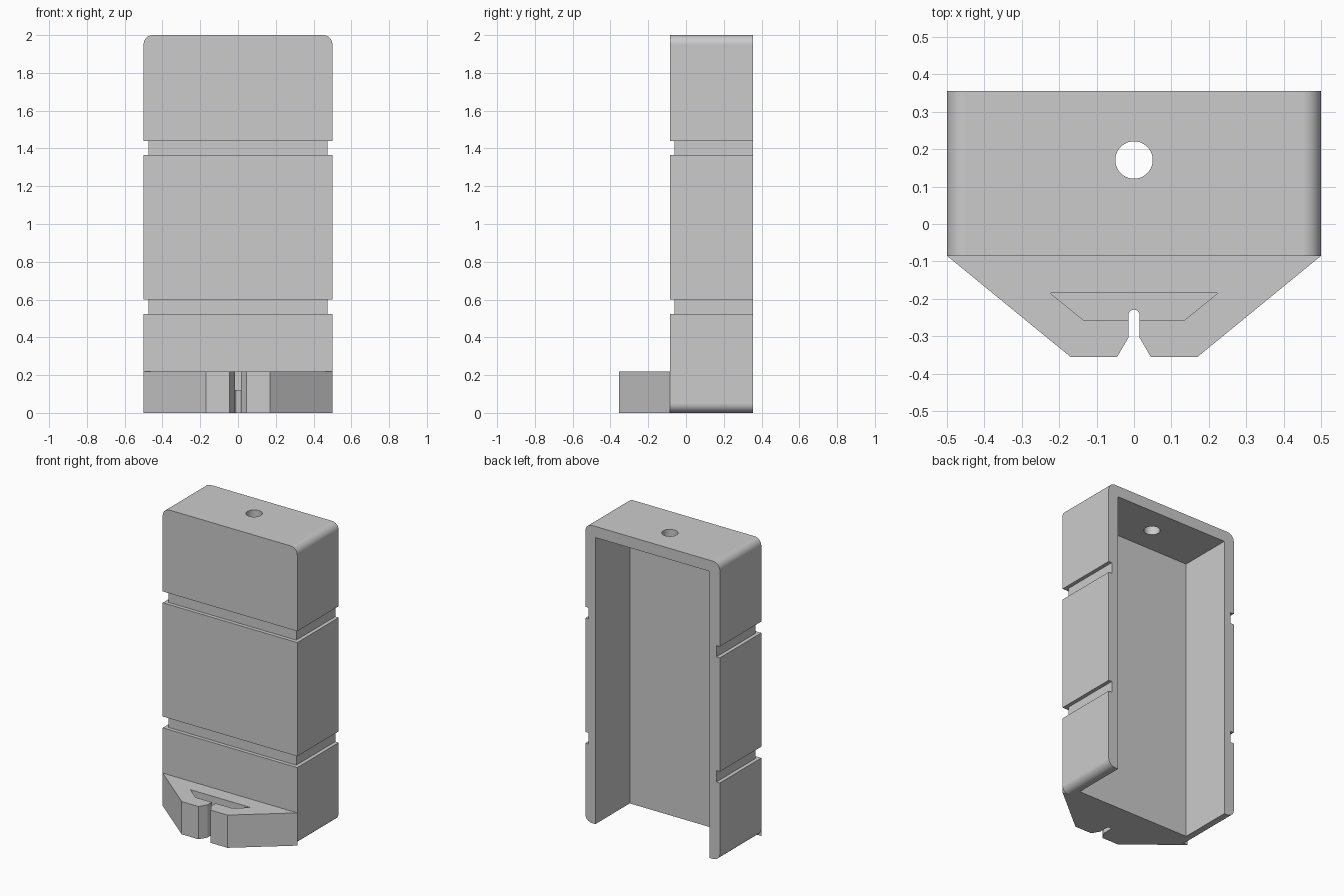
import bpy, bmesh, math
from mathutils import Vector

if "Cube" in bpy.data.objects:
    bpy.data.objects.remove(bpy.data.objects["Cube"], do_unlink=True)

grey = bpy.data.materials.new("plain grey")
grey.use_nodes = True
GREY = (0.6, 0.6, 0.6, 1)
grey.diffuse_color = GREY
grey.node_tree.nodes["Principled BSDF"].inputs["Base Color"].default_value = GREY


def prism(name, points, sweep):
    """Extrude a closed outline of 3D points along the sweep vector."""
    bm = bmesh.new()
    face = bm.faces.new([bm.verts.new(p) for p in points])
    moved = bmesh.ops.extrude_face_region(bm, geom=[face])["geom"]
    bmesh.ops.translate(bm, vec=Vector(sweep),
                        verts=[v for v in moved if isinstance(v, bmesh.types.BMVert)])
    bmesh.ops.recalc_face_normals(bm, faces=bm.faces)
    mesh = bpy.data.meshes.new(name)
    bm.to_mesh(mesh)
    bm.free()
    mesh.materials.append(grey)
    ob = bpy.data.objects.new(name, mesh)
    bpy.context.collection.objects.link(ob)
    return ob


def box(name, x, y, z):
    return prism(name, [(x[0], y[0], z[0]), (x[1], y[0], z[0]),
                        (x[1], y[1], z[0]), (x[0], y[1], z[0])], (0, 0, z[1] - z[0]))


def arc(cx, cy, r, start, end, steps):
    angles = [math.radians(start + (end - start) * i / steps) for i in range(steps + 1)]
    return [(cx + r * math.cos(a), cy + r * math.sin(a)) for a in angles]


def cut(target, cutter):
    mod = target.modifiers.new("cut", "BOOLEAN")
    mod.operation, mod.solver, mod.object = "DIFFERENCE", "EXACT", cutter
    bpy.context.view_layer.objects.active = target
    bpy.ops.object.modifier_apply(modifier=mod.name)
    bpy.data.objects.remove(cutter, do_unlink=True)


def finish(ob):
    bpy.ops.object.select_all(action="DESELECT")
    ob.select_set(True)
    bpy.context.view_layer.objects.active = ob
    bpy.ops.object.shade_smooth_by_angle(angle=math.radians(30))
    mod = ob.modifiers.new("flat panels", "WEIGHTED_NORMAL")
    mod.keep_sharp = True


HALF, FRONT, BACK, TOP = 0.5, -0.085, 0.355, 2.0
WALL, ROUND, GROOVE, EPS = 0.075, 0.05, 0.025, 0.1

# Housing shell with rounded side corners
outline = []
for cx, cz, start in ((HALF - ROUND, TOP - ROUND, 0), (ROUND - HALF, TOP - ROUND, 90),
                      (ROUND - HALF, ROUND, 180), (HALF - ROUND, ROUND, 270)):
    outline += [(x, FRONT, z) for x, z in arc(cx, cz, ROUND, start, start + 90, 10)]
housing = prism("housing", outline, (0, BACK - FRONT, 0))

# Cavity open at the back and bottom
inner = HALF - WALL
cut(housing, box("cavity", (-inner, inner), (FRONT + WALL, BACK + EPS), (-EPS, TOP - WALL)))

# Strap grooves around the front and sides
for z in (0.524, 1.364):
    o, i = HALF + EPS, HALF - GROOVE
    u = [(-o, FRONT - EPS), (o, FRONT - EPS), (o, BACK + EPS), (i, BACK + EPS),
         (i, FRONT + GROOVE), (-i, FRONT + GROOVE), (-i, BACK + EPS), (-o, BACK + EPS)]
    cut(housing, prism("groove", [(x, y, z) for x, y in u], (0, 0, 0.076)))

# Hole through the top
ring = arc(0, 0.171, 0.05, 0, 360, 40)[:-1]
cut(housing, prism("hole", [(x, y, TOP - 0.2) for x, y in ring], (0, 0, 0.4)))
finish(housing)

# Front lip with a flared slot that ends in a half circle
half = [(HALF, FRONT), (0.17, -0.355), (0.045, -0.355), (0.015, -0.304)]
slot_end = arc(0, -0.244, 0.015, 0, 180, 10)
plan = half + slot_end + [(-x, y) for x, y in reversed(half)]
lip = prism("front_lip", [(x, y, 0) for x, y in plan], (0, 0, 0.22))

# Tapered pocket sunk into the lip
pocket = [(-0.225, -0.184), (0.225, -0.184), (0.135, -0.257), (-0.135, -0.257)]
cut(lip, prism("pocket", [(x, y, 0.12) for x, y in pocket], (0, 0, 0.2)))
finish(lip)
